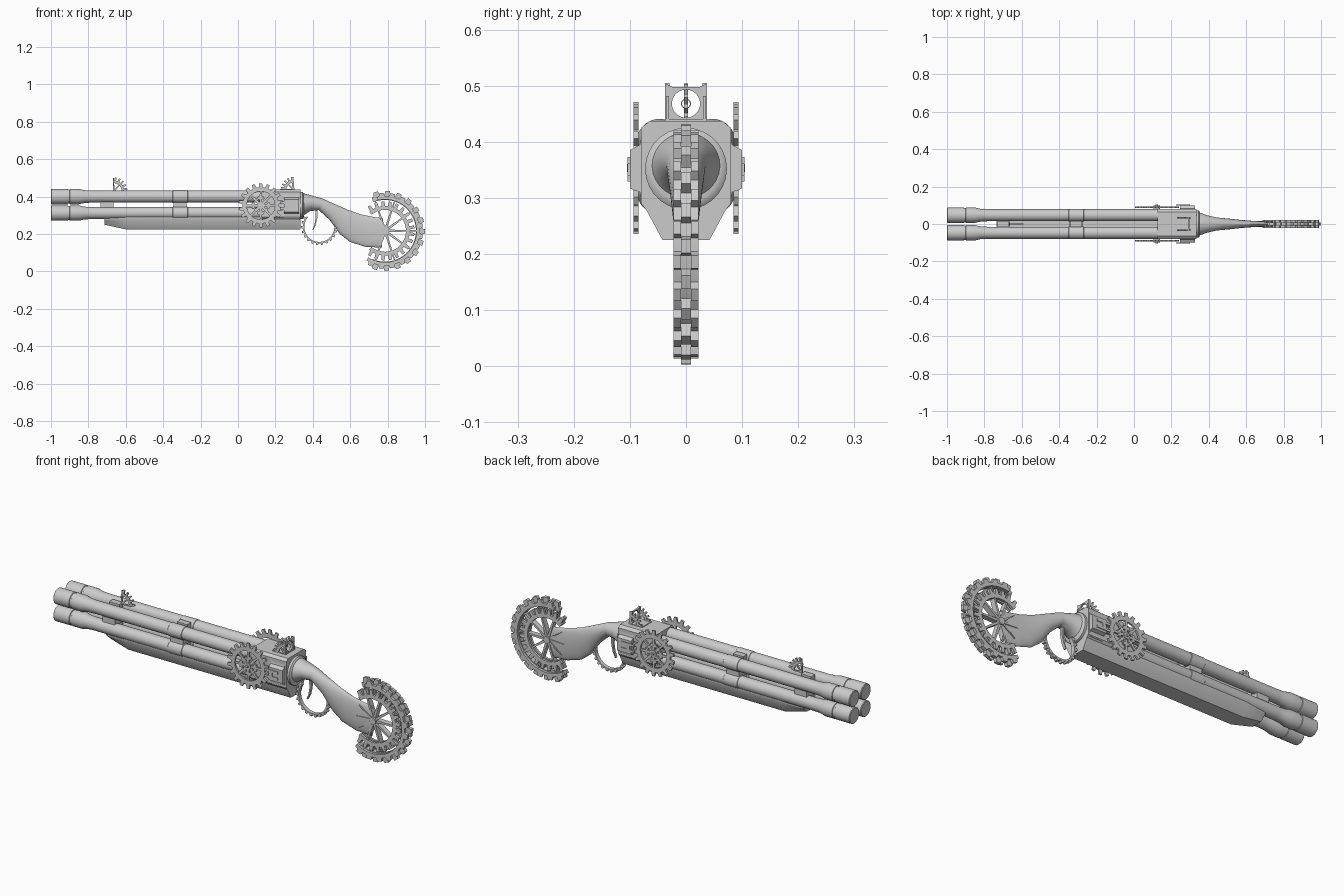
import bpy, bmesh
from math import sin, cos, pi, radians

if "Cube" in bpy.data.objects:
    bpy.data.objects.remove(bpy.data.objects["Cube"])


def finish(name, bm, angle=35):
    bmesh.ops.recalc_face_normals(bm, faces=bm.faces)
    me = bpy.data.meshes.new(name)
    bm.to_mesh(me)
    bm.free()
    me.shade_smooth()
    me.set_sharp_from_angle(angle=radians(angle))
    ob = bpy.data.objects.new(name, me)
    bpy.context.collection.objects.link(ob)
    return ob


def loft(name, rings):
    bm = bmesh.new()
    vs = [[bm.verts.new(p) for p in r] for r in rings]
    n = len(vs[0])
    for a, b in zip(vs, vs[1:]):
        for i in range(n):
            bm.faces.new((a[i], a[(i + 1) % n], b[(i + 1) % n], b[i]))
    bm.faces.new(vs[0])
    bm.faces.new(vs[-1])
    return finish(name, bm)


def lathe_x(name, y, z, prof, n=28):
    return loft(name, [[(x, y + r * cos(2 * pi * i / n), z + r * sin(2 * pi * i / n))
                        for i in range(n)] for x, r in prof])


def lathe_y(name, x, z, y0, y1, r, n=20):
    return loft(name, [[(x + r * cos(2 * pi * i / n), y, z + r * sin(2 * pi * i / n))
                        for i in range(n)] for y in (y0, y1)])


def sym_prism(name, x0, x1, half):
    pts = half + [(-y, z) for y, z in reversed(half)]
    return loft(name, [[(x, y, z) for y, z in pts] for x in (x0, x1)])


def box(name, x0, x1, y0, y1, z0, z1):
    return loft(name, [[(x, y0, z0), (x, y1, z0), (x, y1, z1), (x, y0, z1)] for x in (x0, x1)])


def band(name, outer, inner, lo, hi, plane='y', closed=True):
    """Solid between two matching outlines, extruded along an axis."""
    bm = bmesh.new()
    put = (lambda p, t: (p[0], t, p[1])) if plane == 'y' else (lambda p, t: (t, p[0], p[1]))
    q = [[bm.verts.new(put(p, t)) for p in pts]
         for pts, t in ((outer, lo), (outer, hi), (inner, hi), (inner, lo))]
    n = len(outer)
    for i in range(n if closed else n - 1):
        j = (i + 1) % n
        for k in range(4):
            a, b = q[k], q[(k + 1) % 4]
            bm.faces.new((a[i], a[j], b[j], b[i]))
    if not closed:
        bm.faces.new([c[0] for c in q])
        bm.faces.new([c[-1] for c in q])
    return finish(name, bm)


def gear(name, cx, cz, y, t, rin, root, tip, n, a0=0, a1=360):
    closed = a1 - a0 >= 360
    out, inn = [], []
    for i in range(n):
        for f, r in ((0, root), (.22, root), (.32, tip), (.7, tip), (.8, root)):
            a = radians(a0 + (a1 - a0) * (i + f) / n)
            out.append((cx + r * cos(a), cz + r * sin(a)))
            inn.append((cx + rin * cos(a), cz + rin * sin(a)))
    if not closed:
        a = radians(a1)
        out.append((cx + root * cos(a), cz + root * sin(a)))
        inn.append((cx + rin * cos(a), cz + rin * sin(a)))
    return band(name, out, inn, y - t / 2, y + t / 2, 'y', closed)


def spokes(name, cx, cz, y, t, r0, r1, w0, w1, angles):
    for d in angles:
        a = radians(d)
        c, s = cos(a), sin(a)
        pts = [(r0, -w0), (r1, -w1), (r1, w1), (r0, w0)]
        loft(name, [[(cx + u * c - v * s, yy, cz + u * s + v * c) for u, v in pts]
                    for yy in (y - t / 2, y + t / 2)])


# four barrels with flared muzzles and a mid collar
for s in (-1, 1):
    for z, nm in ((.40, "upper_barrel"), (.312, "lower_barrel")):
        lathe_x(nm, s * .047, z, [
            (-1, .038), (-.997, .041), (-.91, .041), (-.908, .038), (-.9, .038), (-.898, .041),
            (-.85, .041), (-.82, .034), (-.78, .032), (-.35, .032), (-.348, .034),
            (-.27, .034), (-.268, .032), (.2, .032)])
# clamps between the barrels
for x in (-.7, -.31):
    box("barrel_clamp", x - .035, x + .035, -.06, .06, .335, .375)
    box("clamp_post", x - .03, x + .03, -.016, .016, .28, .43)

# keel under the barrels, sloped at the nose
keel = [(.0, .225), (.042, .225), (.07, .277), (.07, .292), (0, .292)]
nose = [(.0, .25), (.03, .25), (.06, .277), (.06, .292), (0, .292)]
full = lambda h: h + [(-y, z) for y, z in reversed(h[1:-1])]
loft("keel", [[(x, y, z) for y, z in full(h)] for x, h in ((-.715, nose), (-.6, keel), (.333, keel))])

# receiver block and raised rear side panels
sym_prism("receiver", .125, .333, [(.055, .27), (.07, .277), (.08, .29), (.08, .425), (.065, .437)])
sym_prism("receiver_side_panels", .245, .325,
          [(.078, .285), (.082, .31), (.1, .317), (.1, .385), (.082, .395), (.078, .42)])
for s in (-1, 1):
    lo, hi = sorted((s * .098, s * .104))
    for z in (.335, .367):
        box("panel_bar", .225, .3, lo, hi, z - .006, z + .006)
    box("panel_bar_link", .252, .268, lo, hi, .335, .367)

    # side gears
    y = s * .0895
    gear("side_gear_rim", .122, .353, y, .009, .075, .097, .118, 18)
    gear("side_gear_inner_ring", .122, .353, y, .008, .034, .042, .05, 12)
    spokes("side_gear_spoke", .122, .353, y, .007, .0, .08, .008, .005, range(0, 360, 45))
    lo, hi = sorted((s * .075, s * .098))
    lathe_y("side_gear_hub", .122, .353, lo, hi, .018)
    lo, hi = sorted((s * .09, s * .105))
    lathe_y("side_gear_axle", .122, .353, lo, hi, .007)

# rear sight: pierced plate with cross hairs and two quarter gears
N = 32
hole, plate = [], []
for i in range(N):
    a = 2 * pi * i / N
    k = 1 / max(abs(cos(a)), abs(sin(a)))
    hole.append((.025 * cos(a), .468 + .025 * sin(a)))
    z = .468 + .036 * k * sin(a)
    plate.append((.037 * k * cos(a), z - (.006 * cos(a * 1) ** 0 if z > .503 and abs(k * cos(a)) < .8 else 0)))
band("rear_sight_plate", plate, hole, .288, .297, 'x')
box("sight_base", .225, .3, -.037, .037, .434, .441)
for s in (-1, 1):
    gear("rear_sight_gear", .297, .437, s * .033, .007, .038, .052, .068, 5, 90, 180)
    spokes("rear_sight_spoke", .297, .437, s * .033, .006, 0, .045, .004, .003, (90, 135, 180))

# front sight: single quarter gear with a small aiming ring
gear("front_sight_gear", -.665, .43, 0, .008, .042, .056, .074, 5, 0, 90)
spokes("front_sight_spoke", -.665, .43, 0, .006, 0, .05, .004, .003, (0, 45, 90))
box("front_sight_pin", -.668, -.662, -.0015, .0015, .43, .5)
ring = lambda r: [(r * cos(2 * pi * i / 20), .468 + r * sin(2 * pi * i / 20)) for i in range(20)]
band("front_sight_ring", ring(.009), ring(.007), -.668, -.662, 'x')

# stock: collar and oval sections following the curved grip (top x,z, bottom x,z, half width)
lathe_x("stock_collar", 0, .352, [(.325, .073), (.345, .073), (.35, .067), (.352, .06)])
secs = [(.335, .418, .335, .285, .066), (.36, .415, .347, .297, .06), (.40, .404, .385, .322, .046),
        (.45, .390, .432, .328, .035), (.52, .359, .49, .275, .029), (.59, .328, .545, .2, .022),
        (.66, .304, .60, .157, .017), (.73, .29, .68, .132, .014), (.775, .284, .77, .127, .012)]
rings = []
for tx, tz, bx, bz, w in secs:
    rings.append([((tx + bx) / 2 + (tx - bx) / 2 * sin(a), w * cos(a), (tz + bz) / 2 + (tz - bz) / 2 * sin(a))
                  for a in (2 * pi * i / 28 for i in range(28))])
stock = loft("stock", rings)

# butt wheel: three staggered layers of open gear ring
cx, cz = .786, .217
gear("butt_gear_middle", cx, cz, 0, .018, .165, .19, .214, 13, -114, 112)
for s in (-1, 1):
    gear("butt_gear_side", cx, cz, s * .0155, .013, .168, .186, .203, 13, -122, 104)
    gear("butt_inner_gear", cx, cz, s * .011, .012, .112, .132, .158, 18, -130, 130)
# spokes and hub of the butt wheel
spokes("butt_spoke", cx, cz, 0, .028, 0, .172, .007, .003, range(-108, 109, 36))
spokes("butt_spike", cx, cz, 0, .034, 0, .1, .007, .001, (144, 180, 216))
lathe_y("butt_hub", cx, cz, -.022, .022, .018)

# trigger guard and trigger
gear("trigger_guard", .435, .238, 0, .02, .08, .088, .097, 15, 140, 385)
tr = [(.425, .325), (.424, .285), (.416, .25), (.403, .222)]
band("trigger", tr, [(x - .012 * (1 - i * .2), z) for i, (x, z) in enumerate(tr)], -.007, .007, 'y', False)
